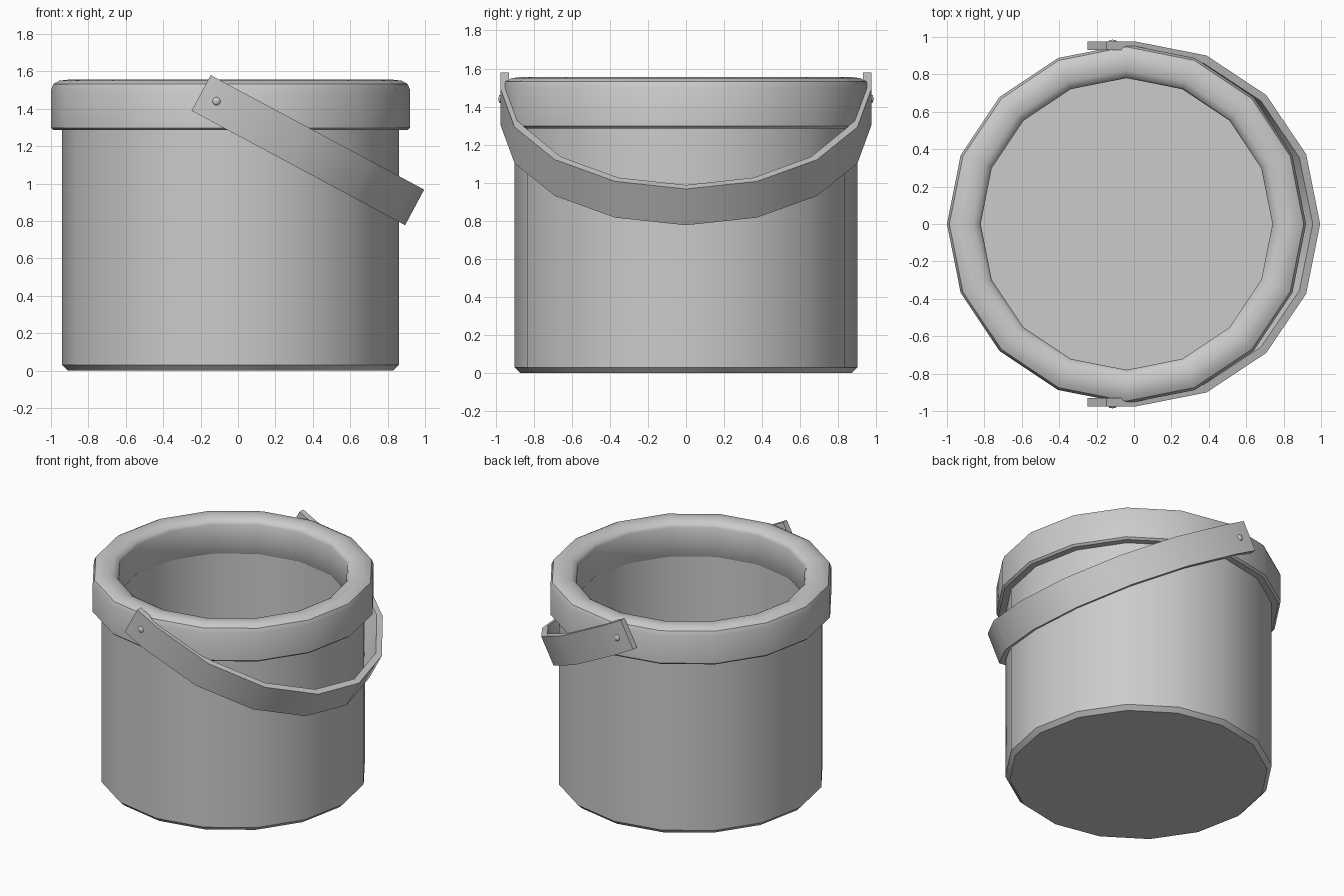
import bpy, bmesh, math
from mathutils import Matrix, Vector

if "Cube" in bpy.data.objects:
    bpy.data.objects.remove(bpy.data.objects["Cube"])

SIDES = 16
CX = -0.04           # bucket axis


def finish(name, bm, angle=35):
    bmesh.ops.recalc_face_normals(bm, faces=bm.faces)
    me = bpy.data.meshes.new(name)
    bm.to_mesh(me)
    bm.free()
    ob = bpy.data.objects.new(name, me)
    bpy.context.collection.objects.link(ob)
    bpy.ops.object.select_all(action='DESELECT')
    ob.select_set(True)
    bpy.context.view_layer.objects.active = ob
    bpy.ops.object.shade_smooth_by_angle(angle=math.radians(angle))
    return ob


def lathe(name, profile, closed=False):
    """Turn an (r, z) profile around the bucket axis; open ends are capped."""
    bm = bmesh.new()
    rings = []
    for r, z in profile:
        rings.append([bm.verts.new((CX + r * math.cos(a), r * math.sin(a), z))
                      for a in (2 * math.pi * i / SIDES for i in range(SIDES))])
    pairs = list(zip(rings, rings[1:]))
    if closed:
        pairs.append((rings[-1], rings[0]))
    else:
        bm.faces.new(rings[0])
        bm.faces.new(rings[-1])
    for a, b in pairs:
        for i in range(SIDES):
            j = (i + 1) % SIDES
            bm.faces.new((a[i], a[j], b[j], b[i]))
    return finish(name, bm)


# Bucket body: outside, up the wall, over and down to the inner floor
lathe("bucket_body", [(0.87, 0), (0.90, 0.03), (0.90, 1.40),
                      (0.785, 1.40), (0.785, 0.05)])

# Thick rounded rim
lathe("bucket_rim", [(0.89, 1.285), (0.945, 1.285), (0.96, 1.298), (0.96, 1.50),
                     (0.947, 1.532), (0.915, 1.55), (0.87, 1.555), (0.82, 1.548),
                     (0.79, 1.53), (0.78, 1.51), (0.78, 1.30), (0.79, 1.285)],
      closed=True)

# Handle frame: local x runs along the strap, tilted down around the pivot
TILT = Matrix.Translation((CX, 0, 1.40)) @ Matrix.Rotation(math.radians(28.2), 4, 'Y')
HALF, THICK, RY, RX, TAIL = 0.108, 0.045, 0.975, 1.117, -0.178


def strap_path(inset):
    arc = [((RX - inset) * math.cos(a), (RY - inset) * math.sin(a))
           for a in (math.pi * (i / 8 - 0.5) for i in range(9))]
    return [(TAIL, -(RY - inset))] + arc + [(TAIL, RY - inset)]


# Carrying handle strap
bm = bmesh.new()
sections = []
for (xo, yo), (xi, yi) in zip(strap_path(0), strap_path(THICK)):
    sections.append([bm.verts.new(p) for p in ((xo, yo, -HALF), (xo, yo, HALF),
                                               (xi, yi, HALF), (xi, yi, -HALF))])
for a, b in zip(sections, sections[1:]):
    for i in range(4):
        j = (i + 1) % 4
        bm.faces.new((a[i], a[j], b[j], b[i]))
bm.faces.new(sections[0])
bm.faces.new(sections[-1])
bm.transform(TILT)
finish("handle", bm)

# Small domed rivets on both handle ends
for side, label in ((-1, "front"), (1, "back")):
    bm = bmesh.new()
    bmesh.ops.create_uvsphere(bm, u_segments=8, v_segments=6, radius=0.022)
    bm.transform(TILT @ Matrix.Translation((-0.085, side * RY, 0))
                 @ Matrix.Diagonal(Vector((1, 0.5, 1, 1))))
    finish("rivet_" + label, bm, 60)
